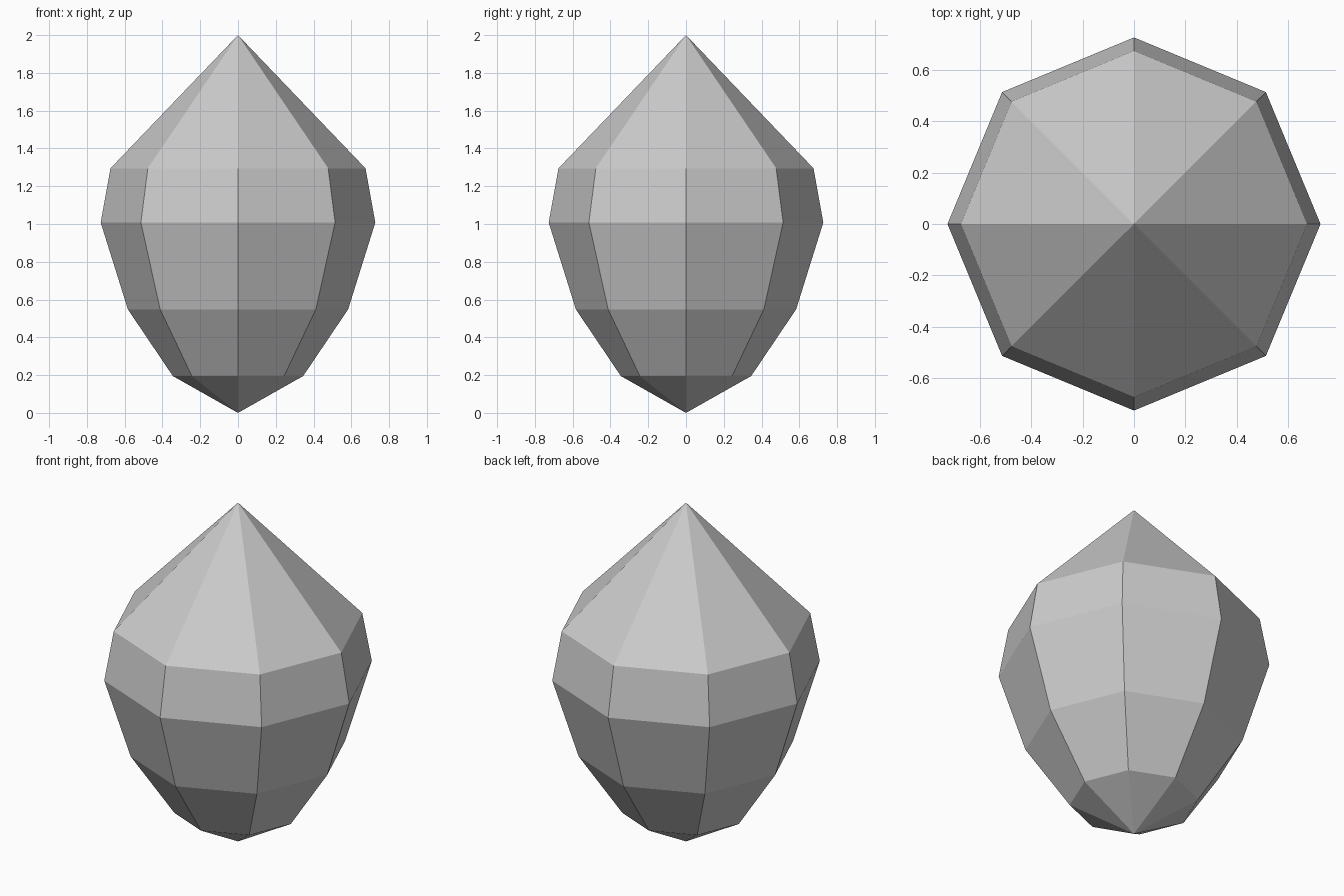
import bpy
import bmesh
from math import cos, sin, tau

cube = bpy.data.objects.get("Cube")
if cube:
    bpy.data.objects.remove(cube, do_unlink=True)

SIDES = 8
# Radius and height of each ring, between the two pointed ends
RINGS = [(0.345, 0.195), (0.583, 0.548), (0.727, 1.008), (0.675, 1.295)]

# One plain grey
grey = bpy.data.materials.new("light grey")
grey.use_nodes = True
colour = (0.6, 0.6, 0.6, 1)
grey.diffuse_color = colour
grey.node_tree.nodes["Principled BSDF"].inputs["Base Color"].default_value = colour

# Faceted bud: stacked rings closed by a point at each end
bm = bmesh.new()
rings = [[bm.verts.new((r * cos(tau * i / SIDES), r * sin(tau * i / SIDES), z))
          for i in range(SIDES)] for r, z in RINGS]
bottom = bm.verts.new((0, 0, 0))
top = bm.verts.new((0, 0, 2))
for i in range(SIDES):
    j = (i + 1) % SIDES
    bm.faces.new((bottom, rings[0][j], rings[0][i]))
    for low, high in zip(rings, rings[1:]):
        bm.faces.new((low[i], low[j], high[j], high[i]))
    bm.faces.new((rings[-1][i], rings[-1][j], top))
bmesh.ops.recalc_face_normals(bm, faces=bm.faces)

mesh = bpy.data.meshes.new("faceted_bud")
bm.to_mesh(mesh)
bm.free()
mesh.materials.append(grey)
bud = bpy.data.objects.new("faceted_bud", mesh)
bpy.context.collection.objects.link(bud)
